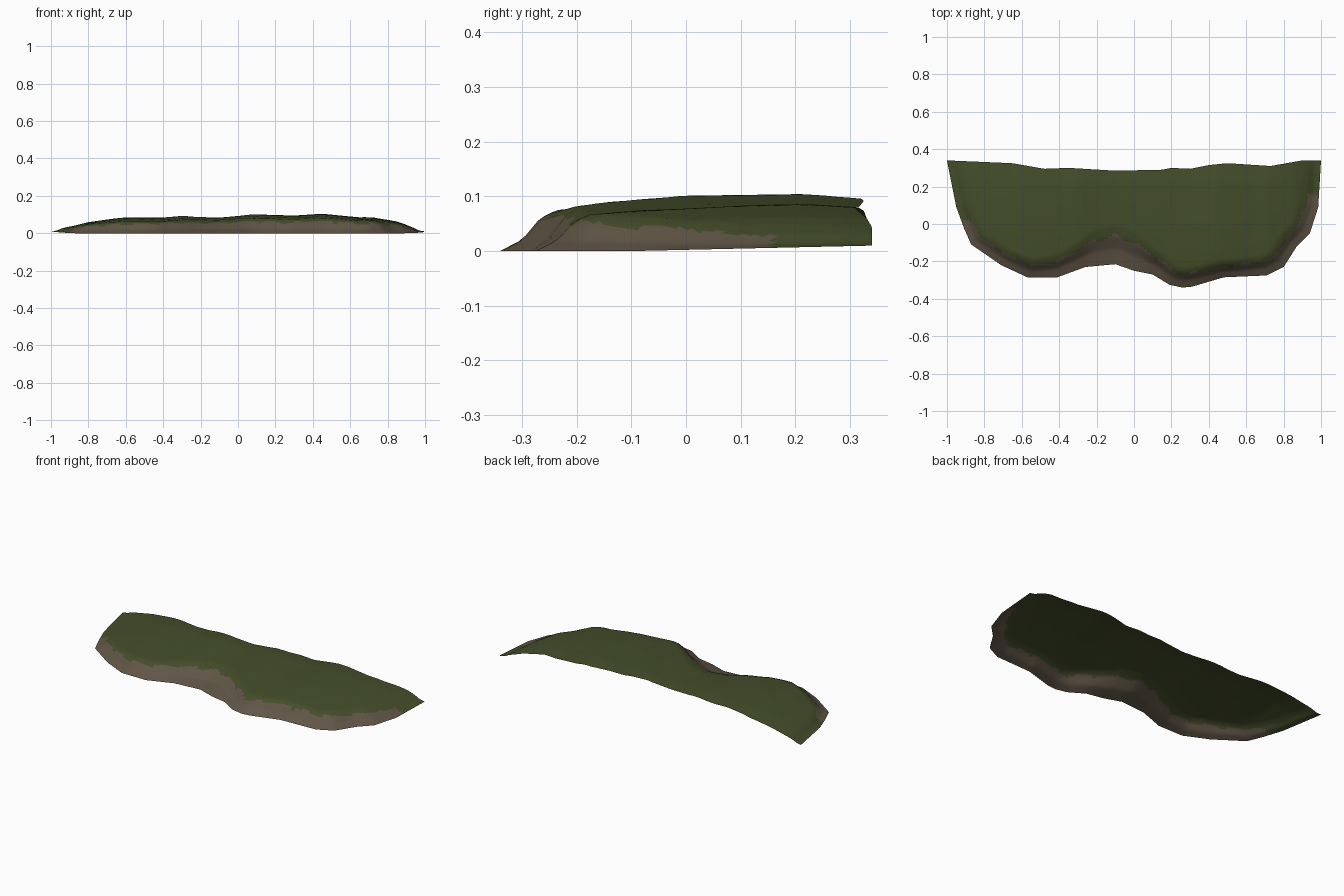
import bpy, bmesh, math
from mathutils import Vector

if "Cube" in bpy.data.objects:
    bpy.data.objects.remove(bpy.data.objects["Cube"])

# Foot of the bank, seen from above, left back corner to right back corner
FOOT = [(-1, .34), (-.95, .09), (-.91, -.02), (-.87, -.11), (-.71, -.22), (-.57, -.285),
        (-.41, -.285), (-.26, -.23), (-.1, -.215), (0, -.25), (.1, -.27), (.19, -.325),
        (.26, -.34), (.31, -.335), (.48, -.285), (.71, -.275), (.8, -.23), (.87, -.12),
        (.94, -.05), (.985, .09), (1, .34)]
# Back edge: y by x
BACK = [(-1, .34), (-.65, .325), (-.48, .295), (-.35, .3), (-.1, .285), (.15, .29), (.2, .3),
        (.3, .295), (.4, .315), (.5, .325), (.73, .31), (.9, .34), (1, .34)]
# Crest height by x, width of the bare slope by x, slope profile
CREST = [(-1, .015), (-.9, .035), (-.8, .058), (-.6, .08), (-.4, .079), (-.3, .088), (-.1, .085),
         (.05, .098), (.3, .09), (.45, .1), (.65, .08), (.72, .083), (.85, .066), (.94, .035), (1, .01)]
SLOPE = [(-1, .05), (-.8, .06), (-.5, .07), (-.42, .08), (-.28, .1), (-.22, .135), (-.1, .15),
         (.02, .14), (.12, .09), (.2, .075), (.3, .07), (.5, .06), (.75, .075), (.9, .07), (1, .05)]
PROFILE = [(0, 0), (.55, .24), (1, .66), (1.4, .82), (2.5, .91), (4.5, 1), (9, 1)]


def lerp(table, x):
    if x <= table[0][0]:
        return table[0][1]
    for (a, p), (b, q) in zip(table, table[1:]):
        if x <= b:
            return p + (q - p) * (x - a) / (b - a)
    return table[-1][1]


foot = [Vector(p) for p in FOOT]


def distance(p):
    best = 9
    for a, b in zip(foot, foot[1:]):
        d = b - a
        t = max(0, min(1, (p - a).dot(d) / d.length_squared))
        best = min(best, (a + d * t - p).length)
    return best


def height(p):
    t = distance(p) / lerp(SLOPE, p.x)
    base = .01 * max(0, (p.y + .1) / .44)
    crest = lerp(CREST, p.x) * (1 - .12 * max(0, (p.y - .22) / .12))
    return base + lerp(PROFILE, t) * crest * (1 - base * 4)


# Columns along the foot, each reaching to the back edge
columns = []
total = sum((b - a).length for a, b in zip(foot, foot[1:]))
run = 0
for a, b in zip(foot, foot[1:]):
    n = max(1, round((b - a).length / .022))
    for i in range(n):
        columns.append((a.lerp(b, i / n), (run + (b - a).length * i / n) / total))
    run += (b - a).length
columns.append((foot[-1], 1))

ROWS = 40
bm = bmesh.new()
grid = []
for f, s in columns:
    bx = 2 * s - 1
    back = Vector((bx, lerp(BACK, bx)))
    col = []
    for j in range(ROWS + 1):
        p = f.lerp(back, (j / ROWS) ** 1.4)
        col.append(bm.verts.new((p.x, p.y, height(p))))
    grid.append(col)
for c0, c1 in zip(grid, grid[1:]):
    for j in range(ROWS):
        bm.faces.new((c0[j], c1[j], c1[j + 1], c0[j + 1]))
bmesh.ops.remove_doubles(bm, verts=bm.verts, dist=.0005)

# Bare earth on the slope, grass everywhere else
for f in bm.faces:
    c = f.calc_center_median()
    p = Vector((c.x, c.y))
    limit = .02 if c.x < 0 else .16
    wobble = 1 + .08 * math.sin(c.x * 45)
    f.material_index = int(c.y < limit and distance(p) < lerp(SLOPE, c.x) * wobble)
    f.smooth = True
    if f.normal.z < 0:
        f.normal_flip()

mesh = bpy.data.meshes.new("grassy_bank")
bm.to_mesh(mesh)
bm.free()
for name, col in (("grass green", (.058, .075, .023, 1)), ("bare earth", (.118, .092, .062, 1))):
    m = bpy.data.materials.new(name)
    m.diffuse_color = col
    m.use_nodes = True
    m.node_tree.nodes["Principled BSDF"].inputs["Base Color"].default_value = m.diffuse_color
    mesh.materials.append(m)
bpy.context.collection.objects.link(bpy.data.objects.new("grassy_bank", mesh))
